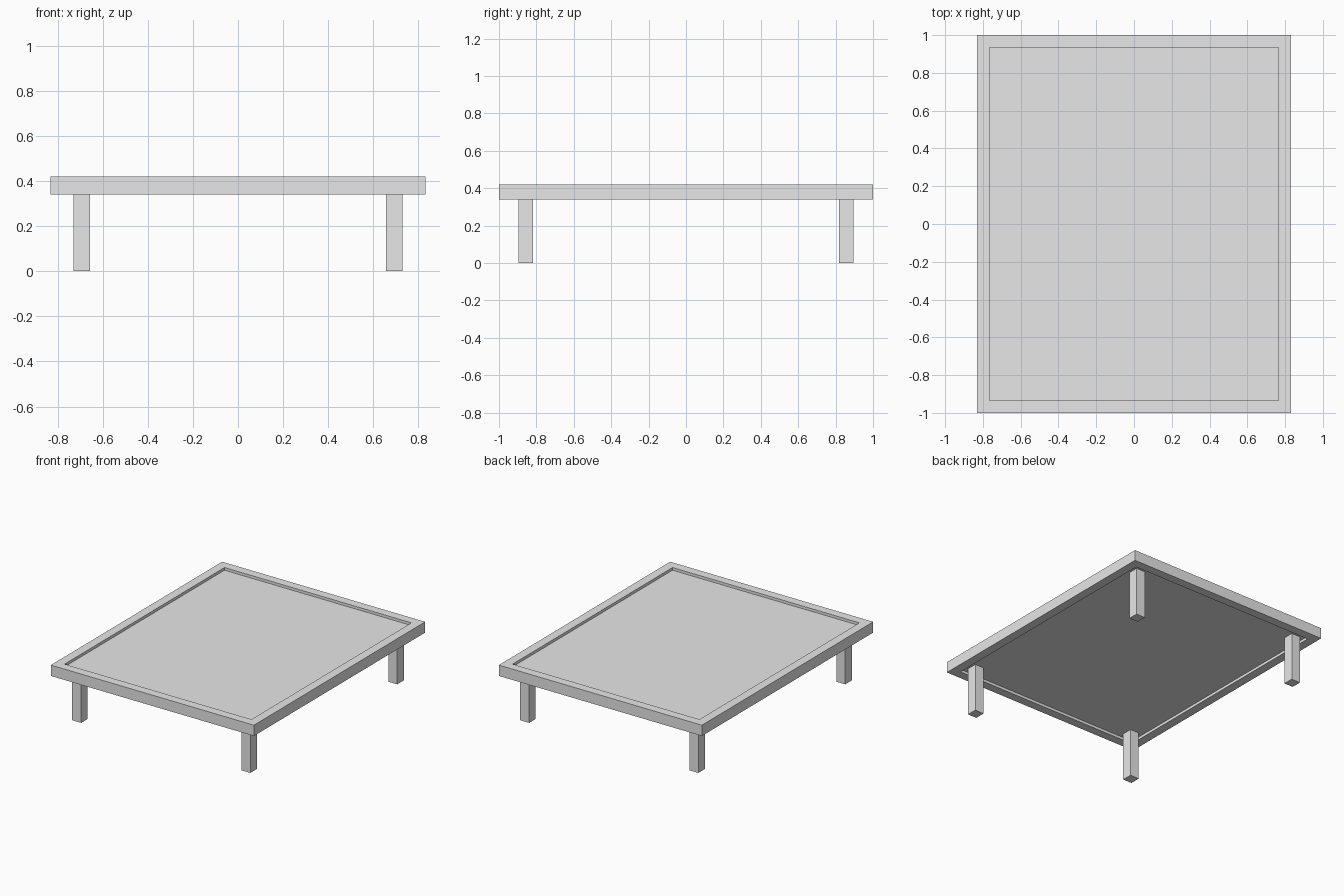
import bpy, bmesh

cube = bpy.data.objects.get("Cube")
if cube:
    bpy.data.objects.remove(cube, do_unlink=True)

HALF_X, HALF_Y = 0.83, 1.0
BAR = 0.066
BOTTOM, TOP = 0.34, 0.42

grey = bpy.data.materials.new("light_grey")
grey.use_nodes = True
colour = (0.8, 0.8, 0.8, 1)
grey.diffuse_color = colour
grey.node_tree.nodes["Principled BSDF"].inputs["Base Color"].default_value = colour


def add_object(name, bm):
    bmesh.ops.recalc_face_normals(bm, faces=bm.faces)
    mesh = bpy.data.meshes.new(name)
    bm.to_mesh(mesh)
    bm.free()
    mesh.materials.append(grey)
    obj = bpy.data.objects.new(name, mesh)
    bpy.context.collection.objects.link(obj)
    return obj


def add_box(name, centre, size):
    bm = bmesh.new()
    bmesh.ops.create_cube(bm, size=1)
    bmesh.ops.scale(bm, vec=size, verts=bm.verts)
    bmesh.ops.translate(bm, vec=centre, verts=bm.verts)
    return add_object(name, bm)


# Rounded rim: a rectangular ring with every edge filleted
bm = bmesh.new()


def rectangle(inset, z):
    x, y = HALF_X - inset, HALF_Y - inset
    return [bm.verts.new((sx * x, sy * y, z))
            for sx, sy in ((-1, -1), (1, -1), (1, 1), (-1, 1))]


loops = [rectangle(0, BOTTOM), rectangle(0, TOP),
         rectangle(BAR, TOP), rectangle(BAR, BOTTOM)]
for k in range(4):
    a, b = loops[k], loops[(k + 1) % 4]
    for i in range(4):
        j = (i + 1) % 4
        bm.faces.new((a[i], a[j], b[j], b[i]))
# The mitre lines on the flat top and bottom stay unbevelled
edges = [e for e in bm.edges if e.calc_face_angle(0) > 0.5]
bmesh.ops.bevel(bm, geom=edges, offset=0.028, segments=6, profile=0.5,
                affect='EDGES', clamp_overlap=True)
rim = add_object("tabletop_rim", bm)
bpy.ops.object.select_all(action='DESELECT')
bpy.context.view_layer.objects.active = rim
rim.select_set(True)
bpy.ops.object.shade_smooth_by_angle(angle=0.6)

# Recessed panel, let into the rim
inset = BAR * 0.5
add_box("tabletop_panel", (0, 0, 0.38),
        (2 * (HALF_X - inset), 2 * (HALF_Y - inset), 0.04))

# Four square legs
for side, sx in (("left", 1), ("right", -1)):
    for end, sy in (("front", -1), ("back", 1)):
        add_box(f"{end}_{side}_leg", (sx * 0.692, sy * 0.857, 0.185),
                (0.073, 0.077, 0.37))
